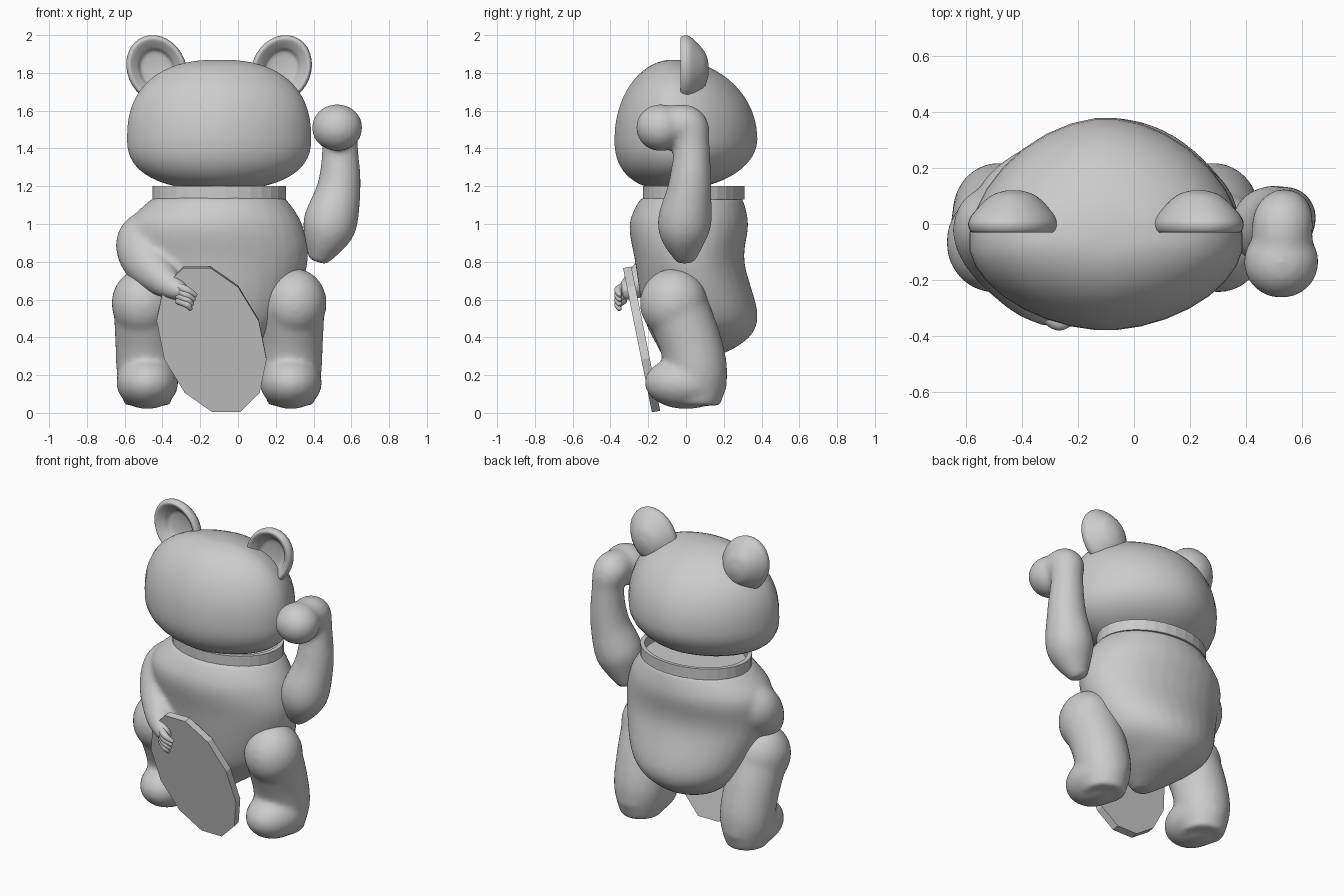
import bpy, bmesh, math
from mathutils import Vector

cube = bpy.data.objects.get("Cube")
if cube:
    bpy.data.objects.remove(cube, do_unlink=True)

shade = 0.6
grey = bpy.data.materials.new("plain grey")
grey.use_nodes = True
grey.diffuse_color = (shade, shade, shade, 1)
grey.node_tree.nodes["Principled BSDF"].inputs["Base Color"].default_value = grey.diffuse_color

MID = -0.1   # the figure's own plane of symmetry
SIDES = 32
ANGLES = [math.tau * (k + 0.5) / SIDES for k in range(SIDES)]


def finish(name, bm, smooth=True):
    bmesh.ops.recalc_face_normals(bm, faces=bm.faces)
    mesh = bpy.data.meshes.new(name)
    bm.to_mesh(mesh)
    bm.free()
    ob = bpy.data.objects.new(name, mesh)
    bpy.context.collection.objects.link(ob)
    mesh.materials.append(grey)
    for polygon in mesh.polygons:
        polygon.use_smooth = smooth
    return ob


def skin(name, rings):
    """Join rings of points into one closed skin."""
    bm = bmesh.new()
    loops = [[bm.verts.new(point) for point in ring] for ring in rings]
    for low, high in zip(loops, loops[1:]):
        for i in range(SIDES):
            bm.faces.new((low[i - 1], low[i], high[i], high[i - 1]))
    for end in (loops[0], loops[-1]):
        pole = bm.verts.new(sum((v.co for v in end), Vector()) / SIDES)
        for i in range(SIDES):
            bm.faces.new((end[i - 1], end[i], pole))
    return finish(name, bm)


def spline(rows, steps=8):
    """Smooth curve through rows of any number of values."""
    rows = [Vector(row) for row in rows]
    padded = [rows[0]] + rows + [rows[-1]]
    curve = []
    for a, b, c, d in zip(padded, padded[1:], padded[2:], padded[3:]):
        for step in range(steps):
            t = step / steps
            bend = (a * 2 - b * 5 + c * 4 - d) * t + (b * 3 - a - c * 3 + d) * t * t
            curve.append(b + (c - a + bend) * (t / 2))
    return curve + [rows[-1]]


def limb(name, path, side=Vector((1, 0, 0))):
    """Round tube along a path of x, y, z and radius."""
    curve = spline(path)
    centres = [Vector(row[:3]) for row in curve]
    rings = []
    for i, centre in enumerate(centres):
        ahead = centres[min(i + 1, len(centres) - 1)] - centres[max(i - 1, 0)]
        u = side.cross(ahead).normalized()
        v = ahead.normalized().cross(u)
        rings.append([centre + (u * math.cos(a) + v * math.sin(a)) * curve[i][3] for a in ANGLES])
    return skin(name, rings)


def ball(name, centre, size):
    bm = bmesh.new()
    bmesh.ops.create_uvsphere(bm, u_segments=SIDES, v_segments=SIDES // 2, radius=1)
    bmesh.ops.scale(bm, vec=size, verts=bm.verts)
    bmesh.ops.translate(bm, vec=centre, verts=bm.verts)
    return finish(name, bm)


def blend(parts, softness):
    """Fuse overlapping parts into the first one, softening the joints."""
    bpy.ops.object.select_all(action="DESELECT")
    for part in parts:
        part.select_set(True)
    bpy.context.view_layer.objects.active = parts[0]
    bpy.ops.object.join()
    fuse = parts[0].modifiers.new("fuse", "REMESH")
    fuse.mode = "VOXEL"
    fuse.voxel_size = 0.015
    fuse.use_smooth_shade = True
    parts[0].modifiers.new("soften", "SMOOTH").iterations = softness


# Head: squared-off from the front, rounder from the side
def squared(value, power):
    return math.copysign(abs(value) ** (2 / power), value)


rings = []
for i in range(1, SIDES):
    tilt = math.pi * (i / SIDES - 0.5)
    rise, reach = squared(math.sin(tilt), 2.4), squared(math.cos(tilt), 2.4)
    ring = []
    for a in ANGLES:
        behind = math.sin(a) > 0
        depth = math.sqrt(1 - rise * rise) if behind or rise > 0 else reach
        ring.append((MID + 0.49 * reach * squared(math.cos(a), 1.8),
                     (0.45 if behind else 0.31) * depth * squared(math.sin(a), 1.8) - 0.07,
                     1.45 + rise * (0.42 if rise > 0 else 0.27)))
    rings.append(ring)
skin("head", rings)

# Body: rows of height, right edge, left edge, front and back
rows = [(1.14, -0.45, 0.25, -0.24, 0.3), (1, -0.58, 0.34, -0.3, 0.33),
        (0.8, -0.56, 0.37, -0.27, 0.31), (0.5, -0.45, 0.27, -0.22, 0.38),
        (0.35, -0.3, 0.1, -0.15, 0.27), (0.25, -0.15, -0.05, -0.1, 0)]
body = skin("body", [
    [((x0 + x1 + (x1 - x0) * math.cos(a)) / 2, (y0 + y1 + (y1 - y0) * math.sin(a)) / 2, z)
     for a in ANGLES] for z, x0, x1, y0, y1 in spline(rows)])

# Lowered right arm, fused into the shoulder
arm = limb("lowered_arm", [
    (-0.42, 0.02, 1.03, 0.08), (-0.5, 0, 0.92, 0.14), (-0.48, -0.1, 0.8, 0.13),
    (-0.38, -0.25, 0.69, 0.085), (-0.28, -0.34, 0.63, 0.04)], Vector((1, 1, 0)))
blend([body, arm], 15)
for i in range(4):
    z = 0.67 - i * 0.025
    limb(f"finger_{i + 1}", [(-0.32, -0.33, z, 0.02), (-0.27, -0.36, z - 0.02, 0.02),
                             (-0.22 - i / 100, -0.35, z - 0.05, 0.01)], Vector((0, 0, 1)))

# Legs: long foot, leaning shin and round knee against the body
for word, m in (("left", 1), ("right", -1)):
    foot = ball(word + "_leg", (MID + m * 0.38, 0, 0.16), (0.165, 0.22, 0.14))
    shin = limb(word + "_shin", [
        (MID + m * 0.38, 0.06, 0.04, 0.12), (MID + m * 0.38, 0.06, 0.2, 0.16),
        (MID + m * 0.385, 0.02, 0.38, 0.165), (MID + m * 0.39, -0.06, 0.58, 0.17)])
    knee = ball(word + "_knee", (MID + m * 0.4, -0.065, 0.58), (0.17, 0.18, 0.185))
    blend([foot, shin, knee], 12)

# Raised left arm with a round paw bent forward
arm = limb("raised_arm", [
    (0.42, 0, 0.8, 0.05), (0.48, -0.01, 0.98, 0.14), (0.535, 0.02, 1.2, 0.115),
    (0.54, 0.03, 1.42, 0.095), (0.53, 0, 1.52, 0.11), (0.525, -0.14, 1.51, 0.1)])
paw = ball("paw", (0.525, -0.135, 1.51), (0.135, 0.13, 0.125))
blend([arm, paw], 12)

# Ears: rows of depth and scale, from the rounded back over the rim to the hollow
for word, m in (("left", 1), ("right", -1)):
    rings = []
    for y, s in spline([(0.12, 0.15), (0.1, 0.5), (0.04, 0.88), (0, 1), (-0.03, 0.9),
                        (0, 0.65), (0.03, 0.5), (0.04, 0.2)]):
        ring = []
        for a in ANGLES:
            dx, dz = 0.16 * s * math.cos(a), 0.18 * s * math.sin(a)
            ring.append((MID + m * (0.33 + dx + dz / 8), y, 1.82 + dz))
        rings.append(ring)
    skin(word + "_ear", rings)

# Collar: open faceted band
bm = bmesh.new()
band = [[bm.verts.new((MID + 0.355 * r * math.cos(a), 0.04 + 0.27 * r * math.sin(a), z))
         for r, z in ((1, 1.13), (1, 1.2), (0.92, 1.2), (0.92, 1.13))] for a in ANGLES]
for k in range(SIDES):
    near, far = band[k - 1], band[k]
    for i in range(4):
        bm.faces.new((near[i - 1], far[i - 1], far[i], near[i]))
finish("collar", bm, smooth=False)

# Plate: slanted twelve-sided slab leaning back against the body
bm = bmesh.new()
edge = []
for k in range(12):
    a = math.tau * (k + 0.5) / 12
    z = 0.385 + 0.395 * math.sin(a)
    edge.append(bm.verts.new((0.28 * math.cos(a) - 0.08 * math.sin(a) - 0.14, -0.18 - z / 5, z)))
slab = bmesh.ops.extrude_face_region(bm, geom=[bm.faces.new(edge)], use_keep_orig=True)
bmesh.ops.translate(bm, vec=(0, 0.044, 0.008),
                    verts=[v for v in slab["geom"] if isinstance(v, bmesh.types.BMVert)])
finish("plate", bm, smooth=False)
